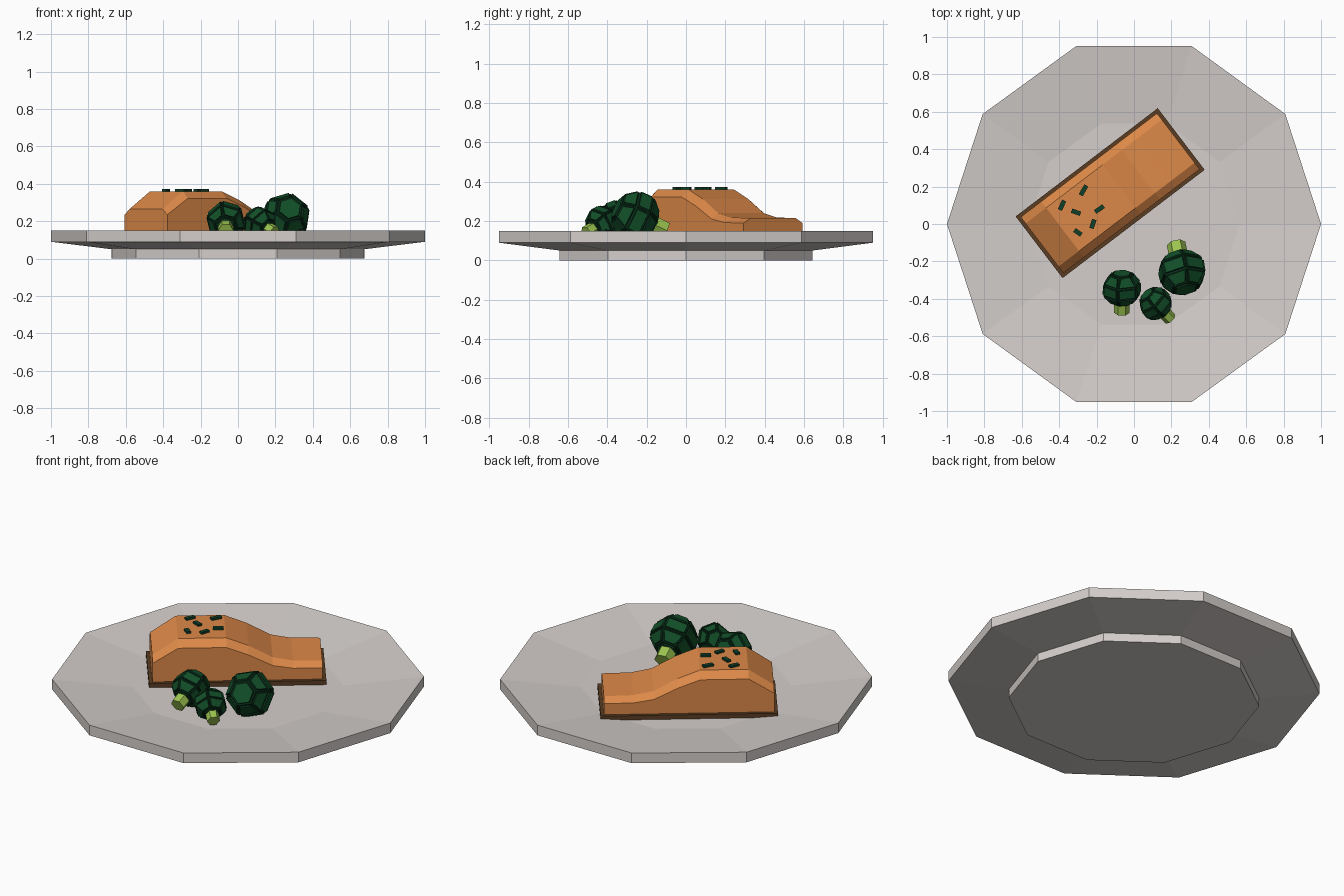
import bpy, bmesh, math
from mathutils import Vector, Matrix

if "Cube" in bpy.data.objects:
    bpy.data.objects.remove(bpy.data.objects["Cube"])


def material(name, rgb):
    m = bpy.data.materials.new(name)
    m.diffuse_color = (*rgb, 1)
    m.use_nodes = True
    m.node_tree.nodes["Principled BSDF"].inputs["Base Color"].default_value = m.diffuse_color
    return m


CERAMIC = material("warm white ceramic", (0.66, 0.62, 0.60))
FLESH = material("salmon orange", (0.72, 0.25, 0.065))
SKIN = material("brown skin", (0.10, 0.045, 0.016))
GREEN = material("floret green", (0.006, 0.08, 0.022))
DARK = material("floret shadow green", (0.003, 0.03, 0.011))
STALK = material("stalk green", (0.33, 0.55, 0.08))
HERB = material("herb green", (0.005, 0.05, 0.022))


def finish(bm, name, mats, matrix=Matrix()):
    bmesh.ops.recalc_face_normals(bm, faces=bm.faces)
    me = bpy.data.meshes.new(name)
    bm.to_mesh(me)
    bm.free()
    for m in mats:
        me.materials.append(m)
    ob = bpy.data.objects.new(name, me)
    ob.matrix_world = matrix
    bpy.context.collection.objects.link(ob)
    return ob


def loft(sections, closed_ends=True):
    """Skin a list of equal-length point loops and cap both ends."""
    bm = bmesh.new()
    rings = [[bm.verts.new(p) for p in s] for s in sections]
    for a, b in zip(rings, rings[1:]):
        for i in range(len(a)):
            j = (i + 1) % len(a)
            bm.faces.new((a[i], a[j], b[j], b[i]))
    bm.faces.new(rings[0][::-1])
    bm.faces.new(rings[-1])
    return bm


def circle(r, z, n, turn=0):
    return [(r * math.cos(turn + math.tau * i / n),
             r * math.sin(turn + math.tau * i / n), z) for i in range(n)]


def box(name, size, mat, matrix):
    bm = bmesh.new()
    bmesh.ops.create_cube(bm, size=1, matrix=Matrix.Diagonal((*size, 1)))
    return finish(bm, name, [mat], matrix)


# Ten-sided plate with foot, rim and shallow well
plate = [(0.675, 0), (0.675, 0.05), (1, 0.09), (1, 0.15), (0.565, 0.10)]
finish(loft([circle(r, z, 10) for r, z in plate]), "plate", [CERAMIC])

# Salmon fillet: chamfered cross-sections along its length
place = Matrix.Translation((-0.1275, 0.165, 0)) @ Matrix.Rotation(math.radians(37.3), 4, 'Z')
stations = [(-0.458, 0.265, 0.235), (-0.32, 0.36, 0.322), (-0.06, 0.36, 0.322),
            (0.06, 0.312, 0.275), (0.19, 0.24, 0.21), (0.30, 0.218, 0.192),
            (0.458, 0.215, 0.19)]
W, T = 0.188, 0.145
fillet = loft([[(s, -W, 0.105), (s, -W, side), (s, -T, top),
                (s, T, top), (s, W, side), (s, W, 0.105)]
               for s, top, side in stations])
finish(fillet, "salmon_fillet", [FLESH], place)
box("salmon_skin", (0.955, 0.414, 0.028), SKIN, place @ Matrix.Translation((0, 0, 0.111)))

# Chopped herbs on the fillet
herbs = [(-0.385, 0.10, 65, 0.055), (-0.27, 0.18, 60, 0.06), (-0.31, 0.063, -20, 0.05),
         (-0.185, 0.08, 35, 0.055), (-0.22, 0.0, 72, 0.05), (-0.30, -0.045, -35, 0.045)]
for x, y, a, length in herbs:
    box("herb_flake", (length, 0.024, 0.018), HERB,
        Matrix.Translation((x, y, 0.363)) @ Matrix.Rotation(math.radians(a), 4, 'Z'))


# Broccoli: faceted crown with raised panels and a stubby stalk
def broccoli(tip, centre, radius, length):
    tip, centre = Vector(tip), Vector(centre)
    axis = centre - tip
    rot = axis.to_track_quat('Z', 'Y').to_matrix().to_4x4()
    m = Matrix.Translation(centre) @ rot
    shape = [(0.55, -0.5), (0.95, -0.22), (0.93, 0.15), (0.55, 0.46)]
    crown = loft([circle(r * radius, z * length, 6, 0.3) for r, z in shape])
    bmesh.ops.recalc_face_normals(crown, faces=crown.faces)
    panels = list(crown.faces)
    for f in panels:
        f.material_index = 0
    rim = bmesh.ops.inset_individual(crown, faces=panels, thickness=radius * 0.07)["faces"]
    rim += bmesh.ops.inset_individual(crown, faces=panels, thickness=radius * 0.02,
                                      depth=radius * 0.07)["faces"]
    for f in rim:
        f.material_index = 1
    finish(crown, "broccoli_crown", [GREEN, DARK], m)
    r = radius * 0.38
    stalk = loft([circle(r, -axis.length, 6), circle(r * 1.05, 0, 6)])
    finish(stalk, "broccoli_stalk", [STALK], m)


broccoli((0.225, -0.105, 0.15), (0.258, -0.262, 0.225), 0.132, 0.205)
broccoli((-0.065, -0.475, 0.15), (-0.065, -0.34, 0.205), 0.107, 0.165)
broccoli((0.195, -0.508, 0.14), (0.113, -0.422, 0.19), 0.092, 0.145)
